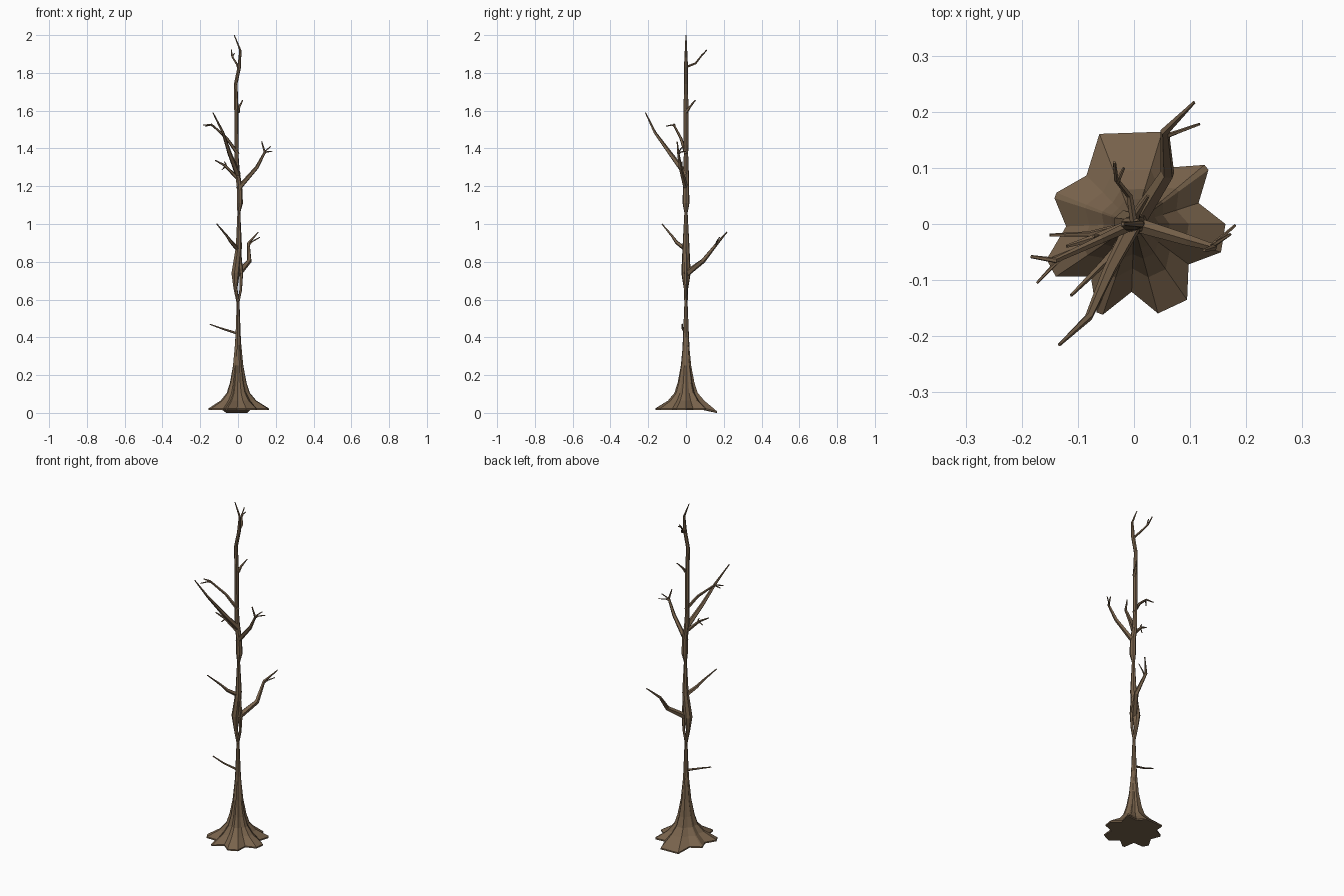
import bpy, math
from mathutils import Vector

bark = bpy.data.materials.new("brown bark")
bark.diffuse_color = (0.19, 0.125, 0.072, 1)


def loft(name, rings):
    """Join closed rings of points into a capped, flat-shaded tube."""
    n = len(rings[0])
    faces = [(k*n + i, k*n + (i+1) % n, (k+1)*n + (i+1) % n, (k+1)*n + i)
             for k in range(len(rings) - 1) for i in range(n)]
    faces.append(tuple(reversed(range(n))))
    faces.append(tuple(range((len(rings) - 1)*n, len(rings)*n)))
    me = bpy.data.meshes.new(name)
    me.from_pydata([tuple(p) for r in rings for p in r], [], faces)
    me.materials.append(bark)
    ob = bpy.data.objects.new(name, me)
    bpy.context.collection.objects.link(ob)


def tube(name, pts, r0, r1, sides=5):
    """Tapered limb through the points."""
    pts = [Vector(p) for p in pts]
    last = len(pts) - 1
    rings = []
    for k, p in enumerate(pts):
        d = (pts[min(k+1, last)] - pts[max(k-1, 0)]).normalized()
        u = d.cross(Vector((0.31, 0.95, 0.02))).normalized()
        v = d.cross(u)
        r = r0 + (r1 - r0) * k / last
        angles = [2*math.pi*i/sides for i in range(sides)]
        rings.append([p + r*(math.cos(a)*u + math.sin(a)*v) for a in angles])
    loft(name, rings)


def limb(name, z, radius, *pts, forks=()):
    """Limb leaving the trunk axis at height z; forks leave just below its last knee."""
    path = [Vector((0, 0, z))] + [Vector(p) for p in pts]
    tube(name, path, radius, 0.003)
    start = path[-2].lerp(path[-3], 0.12)
    for i, tip in enumerate(forks):
        tip = Vector(tip)
        knee = start.lerp(tip, 0.35) + Vector((0, 0, 0.006))
        tube(f"{name}_fork_{i+1}", [start, knee, tip], 0.005, 0.0025)


# Root flare: seven lobes (centre angle, half width, reach) with a notch between each pair
lobes = [(-9, 9, 0.163), (38, 2, 0.164), (92, 19, 0.172), (160, 2, 0.149),
         (208, 6, 0.168), (249, 2, 0.171), (295, 10, 0.165)]
outline = []
for i, (a, w, reach) in enumerate(lobes):
    b, bw, _ = lobes[(i + 1) % 7]
    notch = (a + w + (b + 360*(i == 6)) - bw) / 2
    outline += [(a - w, reach), (a + w, reach), (notch, 0.121)]

rings = []
for z, r, blend in [(0.016, 0.148, 1), (0.024, 0.148, 1), (0.065, 0.091, 0.7),
                    (0.105, 0.060, 0.55), (0.16, 0.043, 0.5), (0.25, 0.027, 0.4),
                    (0.36, 0.017, 0.2), (0.45, 0.011, 0)]:
    ring = []
    for deg, d in outline:
        a = math.radians(deg)
        s = r * (blend * d / 0.148 + 1 - blend)
        drop = 0.016 if z < 0.03 and s * math.sin(a) > 0.12 else 0  # back lobe sags
        ring.append((s*math.cos(a), s*math.sin(a), z - drop))
    rings.append(ring)
loft("root_flare", rings)

# Trunk: height, centre x, radius
profile = [(0.25, 0, 0.022), (0.42, 0, 0.014), (0.58, 0, 0.008), (0.66, -0.014, 0.011),
           (0.74, -0.014, 0.023), (0.88, 0.004, 0.017), (1.06, 0.004, 0.008),
           (1.11, 0.009, 0.017), (1.20, 0.007, 0.015), (1.27, -0.004, 0.014),
           (1.36, -0.008, 0.011), (1.60, -0.009, 0.012), (1.74, -0.013, 0.010),
           (1.83, 0.006, 0.010), (1.92, 0.012, 0.006), (2.0, -0.020, 0.0025)]
loft("trunk", [[(cx + r*math.cos(2*math.pi*i/7), 1.1*r*math.sin(2*math.pi*i/7), z)
                for i in range(7)] for z, cx, r in profile])

# Strand split off beside the lower trunk bulge
tube("split_strand", [(0, 0, 0.57), (0.014, 0, 0.65), (0.018, 0, 0.74), (0.006, 0, 0.85)],
     0.005, 0.012)

# Limbs from the ground up
limb("low_twig", 0.42, 0.007, (-0.08, -0.018, 0.445), (-0.15, -0.02, 0.470))
limb("lower_right_limb", 0.735, 0.018, (0.06, 0.09, 0.805), (0.055, 0.165, 0.898),
     (0.107, 0.217, 0.957), forks=[(0.117, 0.178, 0.93)])
limb("lower_left_limb", 0.865, 0.013, (-0.035, -0.05, 0.903), (-0.06, -0.075, 0.938),
     (-0.112, -0.127, 1.0))
limb("right_limb", 1.185, 0.014, (0.10, -0.03, 1.30), (0.142, -0.042, 1.38),
     (0.125, -0.047, 1.437), forks=[(0.181, -0.002, 1.385), (0.172, -0.018, 1.41)])
limb("mid_left_limb", 1.24, 0.011, (-0.07, -0.025, 1.31), (-0.12, -0.04, 1.337),
     forks=[(-0.085, -0.035, 1.287), (-0.072, -0.022, 1.33)])
limb("long_left_limb", 1.26, 0.016, (-0.045, -0.085, 1.375), (-0.08, -0.165, 1.485),
     (-0.133, -0.215, 1.59))
limb("upper_left_limb", 1.37, 0.010, (-0.06, -0.028, 1.455), (-0.14, -0.065, 1.527),
     (-0.184, -0.058, 1.523), forks=[(-0.173, -0.105, 1.518)])
limb("short_stub", 1.592, 0.010, (0.006, 0.02, 1.62), (0.025, 0.05, 1.656))
limb("top_twig", 1.83, 0.007, (-0.008, 0.05, 1.85), (-0.032, 0.08, 1.888),
     (-0.035, 0.11, 1.922), forks=[(-0.018, 0.10, 1.905)])
